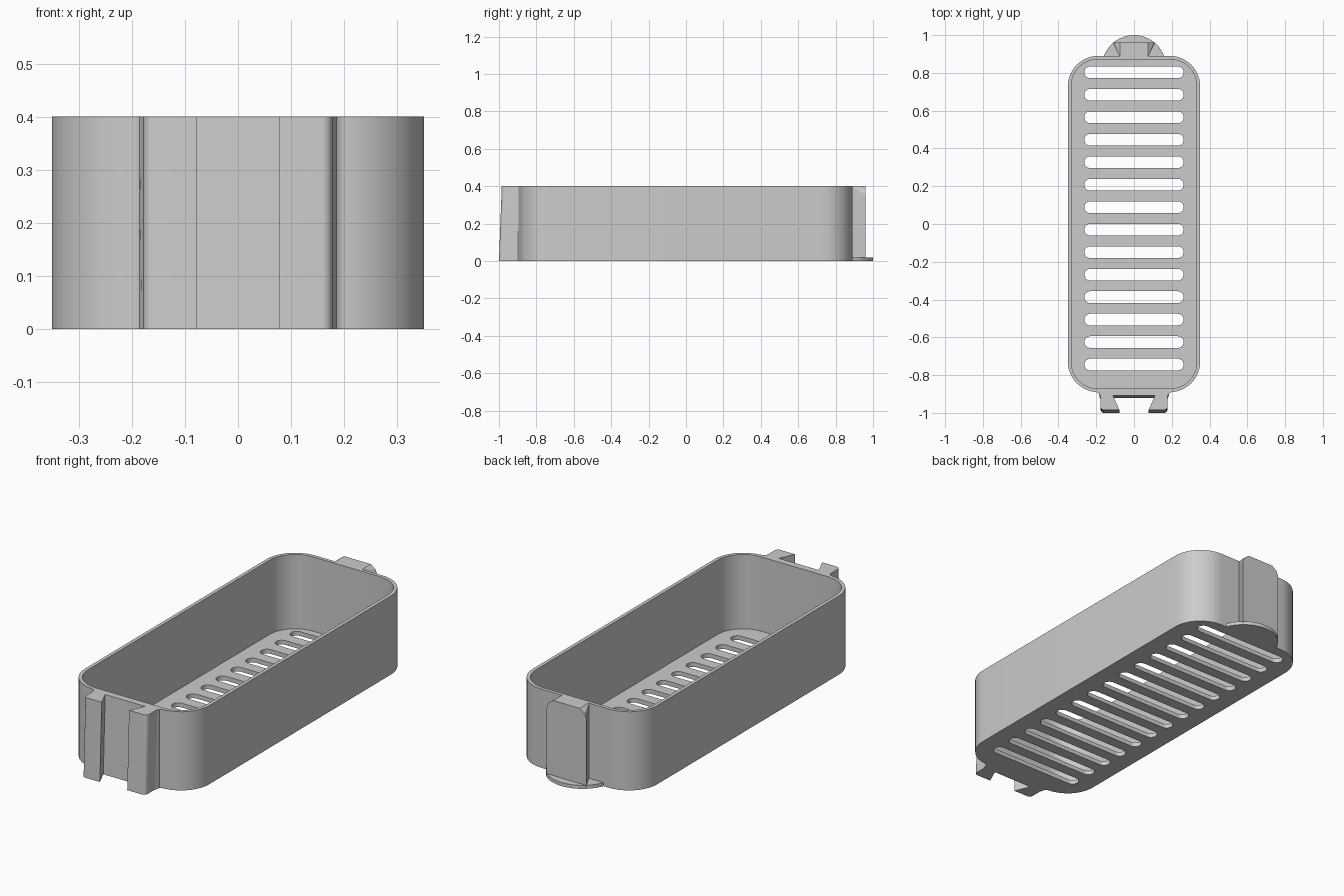
import bpy, bmesh, math

if "Cube" in bpy.data.objects:
    bpy.data.objects.remove(bpy.data.objects["Cube"], do_unlink=True)

HEIGHT, HALF_X, HALF_Y, RADIUS = 0.4, 0.35, 0.89, 0.16
WALL, FLOOR = 0.018, 0.022

grey = bpy.data.materials.new("light grey plastic")
grey.use_nodes = True
grey.diffuse_color = (0.6, 0.6, 0.6, 1)
grey.node_tree.nodes["Principled BSDF"].inputs["Base Color"].default_value = (0.6, 0.6, 0.6, 1)


def finish(name, bm):
    bmesh.ops.recalc_face_normals(bm, faces=bm.faces)
    mesh = bpy.data.meshes.new(name)
    bm.to_mesh(mesh)
    bm.free()
    mesh.materials.append(grey)
    ob = bpy.data.objects.new(name, mesh)
    bpy.context.collection.objects.link(ob)
    return ob


def smooth(ob):
    bpy.ops.object.select_all(action="DESELECT")
    ob.select_set(True)
    bpy.context.view_layer.objects.active = ob
    bpy.ops.object.shade_smooth_by_angle(angle=math.radians(30))


def arc(cx, cy, r, start, end, steps):
    angles = [math.radians(start + (end - start) * i / steps) for i in range(steps + 1)]
    return [(cx + r * math.cos(a), cy + r * math.sin(a)) for a in angles]


def rounded(hx, hy, r, steps=12, cy=0):
    pts = []
    for k, (sx, sy) in enumerate([(1, 1), (-1, 1), (-1, -1), (1, -1)]):
        pts += arc(sx * (hx - r), cy + sy * (hy - r), r, 90 * k, 90 * k + 90, steps)
    return pts


def loft(bm, low, high, z0, z1):
    """Solid between two matching outlines."""
    a = [bm.verts.new((x, y, z0)) for x, y in low]
    b = [bm.verts.new((x, y, z1)) for x, y in high]
    bm.faces.new(a[::-1])
    bm.faces.new(b)
    for i in range(len(a)):
        j = (i + 1) % len(a)
        bm.faces.new((a[i], a[j], b[j], b[i]))


def prism(name, pts, z0, z1, high=None):
    bm = bmesh.new()
    loft(bm, pts, high or pts, z0, z1)
    return finish(name, bm)


def cut(ob, cutter):
    mod = ob.modifiers.new("cut", "BOOLEAN")
    mod.operation, mod.solver, mod.object = "DIFFERENCE", "EXACT", cutter
    cutter.hide_render = True
    bpy.context.view_layer.objects.active = ob
    bpy.ops.object.modifier_apply(modifier=mod.name)
    bpy.data.objects.remove(cutter, do_unlink=True)


# Open tray with a slotted floor
tray = prism("tray_body", rounded(HALF_X, HALF_Y, RADIUS), 0, HEIGHT)
cut(tray, prism("cavity", rounded(HALF_X - WALL, HALF_Y - WALL, RADIUS - WALL),
                FLOOR, HEIGHT + 0.1))
slots = bmesh.new()
for i in range(14):
    # Stadium outline, without the doubled points where the end arcs meet
    y = 0.803 - i * 0.119
    outline = arc(0.232, y, 0.031, -90, 90, 12) + arc(-0.232, y, 0.031, 90, 270, 12)
    loft(slots, outline, outline, -0.1, 0.1)
cut(tray, finish("floor_slots", slots))
smooth(tray)


# Front dovetail socket, leaning slightly outwards towards the bottom
def socket_outline(lean):
    half = [(0.205, -0.885)]
    half += arc(0.203, -0.915, 0.025, 90, 180, 6)
    half += arc(0.158, -0.965, 0.02, 0, -90, 6)
    half += [(0.077, -0.985), (0.112, -0.907)]
    half = [(x, y - (lean if y < -0.9 else 0)) for x, y in half]
    return half + [(-x, y) for x, y in reversed(half)]


smooth(prism("front_dovetail_socket", socket_outline(0.015), 0, HEIGHT, socket_outline(0)))

# Rear dovetail tab with eased upper corners
bm = bmesh.new()
for s in (-1, 1):
    for x, y, z in [(0.075, 0.886, 0.01), (0.112, 0.96, 0.01), (0.075, 0.886, HEIGHT),
                    (0.112, 0.96, 0.355), (0.102, 0.96, 0.38), (0.075, 0.96, HEIGHT)]:
        bm.verts.new((s * x, y, z))
bmesh.ops.convex_hull(bm, input=bm.verts)
bmesh.ops.dissolve_limit(bm, angle_limit=0.01, verts=bm.verts, edges=bm.edges)
finish("rear_dovetail_tab", bm)

# Rounded stop plate under the tab
smooth(prism("rear_stop_plate", arc(0, 0.83, 0.17, 20, 160, 32), 0, 0.018))
